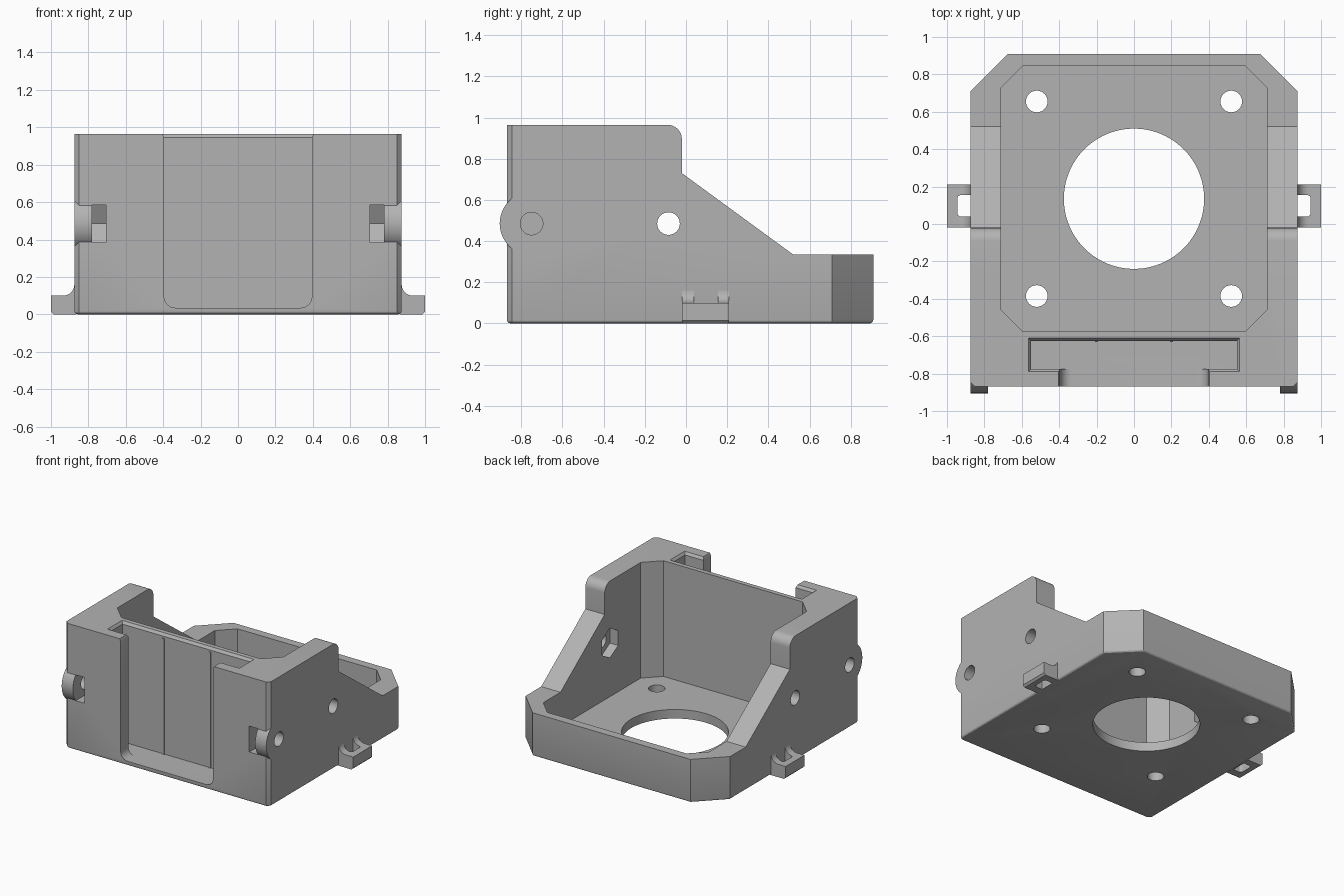
import bpy, bmesh
from math import sin, cos, pi, radians
from mathutils import Vector

cube = bpy.data.objects.get("Cube")
if cube:
    bpy.data.objects.remove(cube, do_unlink=True)

grey = bpy.data.materials.new("plain grey")
grey.use_nodes = True
GREY = (0.45, 0.45, 0.45, 1)
grey.diffuse_color = GREY
grey.node_tree.nodes["Principled BSDF"].inputs["Base Color"].default_value = GREY


def arc(cx, cy, r, start, end, n=8):
    steps = [radians(start + (end - start) * i / n) for i in range(n + 1)]
    return [(cx + r * cos(t), cy + r * sin(t)) for t in steps]


def circle(cx, cy, r, n=48, turn=0):
    return arc(cx, cy, r, turn, turn + 360, n)[:-1]


def rect(a0, b0, a1, b1):
    return [(a0, b0), (a1, b0), (a1, b1), (a0, b1)]


def prism(name, pts, axis, lo, hi, flare=0):
    """Extrude an outline along an axis; flare widens the far end."""
    bm = bmesh.new()
    ca = sum(p[0] for p in pts) / len(pts)
    cb = sum(p[1] for p in pts) / len(pts)

    def place(a, b, d):
        return Vector({"x": (d, a, b), "y": (a, d, b), "z": (a, b, d)}[axis])

    def grow(v, c):
        return v + flare * (1 if v > c else -1)
    base = [bm.verts.new(place(a, b, lo)) for a, b in pts]
    top = [bm.verts.new(place(grow(a, ca), grow(b, cb), hi)) for a, b in pts]
    bm.faces.new(base)
    bm.faces.new(top)
    for i in range(len(pts)):
        j = (i + 1) % len(pts)
        bm.faces.new((base[i], base[j], top[j], top[i]))
    bmesh.ops.recalc_face_normals(bm, faces=bm.faces)
    mesh = bpy.data.meshes.new(name)
    bm.to_mesh(mesh)
    bm.free()
    mesh.materials.append(grey)
    ob = bpy.data.objects.new(name, mesh)
    bpy.context.collection.objects.link(ob)
    return ob


def combine(target, tool, mode="DIFFERENCE"):
    mod = target.modifiers.new(mode.title(), "BOOLEAN")
    mod.operation, mod.object, mod.solver = mode, tool, "EXACT"
    bpy.context.view_layer.objects.active = target
    bpy.ops.object.modifier_apply(modifier=mod.name)
    bpy.data.objects.remove(tool, do_unlink=True)


def mirrored(pts):
    return pts + [(-x, y) for x, y in reversed(pts)]


# Bracket body: plan outline with a softened bottom edge
plan = mirrored([(0.85, -0.87), (0.875, -0.845), (0.875, 0.71), (0.675, 0.91)])
body = prism("bracket_body", plan, "z", 0, 0.965)
bm = bmesh.new()
bm.from_mesh(body.data)
low = [e for e in bm.edges if all(v.co.z < 0.001 for v in e.verts)]
bmesh.ops.bevel(bm, geom=low, offset=0.018, segments=3, profile=0.5, affect="EDGES")
bm.to_mesh(body.data)
bm.free()

# Side profile: tall front, sloping cheeks, low back rim
side = [(-1, -0.1), (1, -0.1), (1, 0.335), (0.52, 0.335), (-0.02, 0.73)]
side += arc(-0.09, 0.895, 0.07, 0, 90) + [(-0.09, 1.1), (-1, 1.1)]
side[-2] = (-0.09, 0.965)
side[-1] = (-1, 0.965)
side.pop(-2)
combine(body, prism("side_profile", side, "x", -1.2, 1.2), "INTERSECT")

# Rounded lugs on the front corners
for s in (-1, 1):
    lo, hi = sorted((s * 0.78, s * 0.875))
    combine(body, prism("lug", circle(-0.75, 0.485, 0.155), "x", lo, hi), "UNION")

# Motor cavity, with the large and small floor holes
cavity = mirrored([(0.595, -0.575), (0.71, -0.46), (0.71, 0.73), (0.595, 0.845)])
combine(body, prism("cavity", cavity, "z", 0.07, 1.2))
combine(body, prism("centre_hole", circle(0, 0.135, 0.375, 96), "z", -0.1, 0.2))
for x in (-0.52, 0.52):
    for y in (-0.385, 0.655):
        combine(body, prism("floor_hole", circle(x, y, 0.058, 32), "z", -0.1, 0.2))

# Front slide slot: pocket, flared mouth, round-cornered opening
combine(body, prism("pocket", rect(-0.55, -0.775, 0.55, -0.625), "z", 0.035, 1.2))
combine(body, prism("mouth", rect(-0.55, -0.775, 0.55, -0.625), "z", 0.945, 0.967, 0.016))
opening = arc(-0.335, 0.095, 0.06, 180, 270) + arc(0.335, 0.095, 0.06, 270, 360)
opening += [(0.395, 0.945), (0.41, 0.98), (-0.41, 0.98), (-0.395, 0.945)]
combine(body, prism("opening", opening, "y", -1, -0.70))

# Side screw holes, front nut slots and inner hexagonal nut seats
slot = [(-1, 0.385), (-0.69, 0.385), (-0.635, 0.485), (-0.69, 0.585), (-1, 0.585)]
for s in (-1, 1):
    for y in (-0.75, -0.085):
        lo, hi = sorted((s * (0.72 if y < -0.5 else 0.68), s * 1.1))
        combine(body, prism("side_hole", circle(y, 0.485, 0.055, 32), "x", lo, hi))
    lo, hi = sorted((s * 0.705, s * 0.78))
    combine(body, prism("nut_slot", slot, "x", lo, hi))
    lo, hi = sorted((s * 0.65, s * 0.78))
    combine(body, prism("nut_seat", circle(-0.085, 0.485, 0.115, 6, 30), "x", lo, hi))

# Fine ribs on the back of the slot
for x, name in ((-0.2, "right_rib"), (0.2, "left_rib")):
    prism(name, rect(x - 0.008, -0.632, x + 0.008, -0.62), "z", 0.035, 0.93)

# Looped tie clips low on each side
parts = [body]
for s, name in ((-1, "right_clip"), (1, "left_clip")):
    shape = [(0.865, 0), (0.985, 0), (1, 0.015), (1, 0.1)]
    shape += arc(0.935, 0.16, 0.06, 270, 180) + [(0.865, 0.16)]
    clip = prism(name, [(s * x, z) for x, z in shape], "y", -0.02, 0.21)
    hole = arc(0.925, 0.06, 0.02, 270, 360, 4) + arc(0.925, 0.135, 0.02, 0, 90, 4)
    hole += [(0.875, 0.155), (0.875, 0.04)]
    combine(clip, prism("clip_hole", [(s * x, y) for x, y in hole], "z", -0.1, 0.3))
    parts.append(clip)

# Smooth the round surfaces, keep the edges crisp
for ob in parts:
    bpy.ops.object.select_all(action="DESELECT")
    ob.select_set(True)
    bpy.context.view_layer.objects.active = ob
    bpy.ops.object.shade_smooth_by_angle(angle=radians(25))
